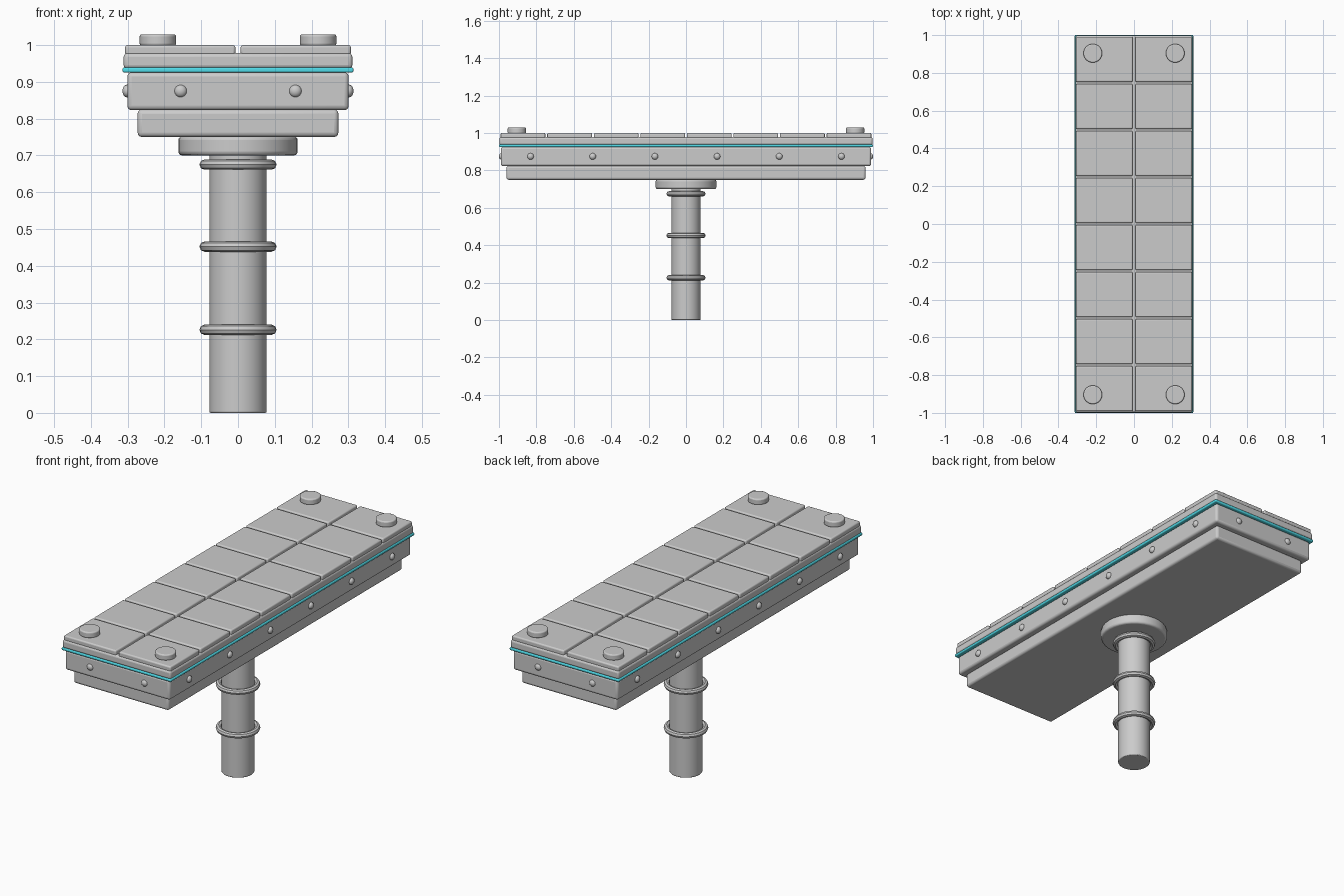
import bpy
from math import pi, radians

if "Cube" in bpy.data.objects:
    bpy.data.objects.remove(bpy.data.objects["Cube"])


def finish(ob, name, bevel=0.0, segments=3):
    ob.name = name
    bpy.ops.object.transform_apply(location=False, rotation=True, scale=True)
    if bevel:
        mod = ob.modifiers.new("soft_edges", "BEVEL")
        mod.width = bevel
        mod.segments = segments
        mod.limit_method = "ANGLE"
        mod.angle_limit = radians(40)
    bpy.ops.object.shade_smooth_by_angle(angle=radians(35))
    return ob


def box(name, x0, x1, y0, y1, z0, z1, bevel):
    bpy.ops.mesh.primitive_cube_add(
        size=1, location=((x0 + x1) / 2, (y0 + y1) / 2, (z0 + z1) / 2))
    ob = bpy.context.object
    ob.scale = (x1 - x0, y1 - y0, z1 - z0)
    return finish(ob, name, bevel)


def slab(name, hx, hy, z0, z1, bevel):
    return box(name, -hx, hx, -hy, hy, z0, z1, bevel)


def cylinder(name, r, x, y, z0, z1, bevel, sides=32):
    bpy.ops.mesh.primitive_cylinder_add(
        vertices=sides, radius=r, depth=z1 - z0, location=(x, y, (z0 + z1) / 2))
    return finish(bpy.context.object, name, bevel)


def rivet(x, y, flat_axis):
    bpy.ops.mesh.primitive_uv_sphere_add(
        segments=16, ring_count=8, radius=0.0175, location=(x, y, 0.875))
    ob = bpy.context.object
    ob.rotation_euler = (pi / 2, 0, 0) if flat_axis == "y" else (0, pi / 2, 0)
    ob.scale = (1, 1, 0.75)
    finish(ob, "rivet")


# Support column, collar rings and flange
cylinder("support_column", 0.078, 0, 0, 0.0, 0.72, 0.004)
for z in (0.226, 0.452, 0.675):
    bpy.ops.mesh.primitive_torus_add(
        major_segments=32, minor_segments=8,
        major_radius=0.091, minor_radius=0.014, location=(0, 0, z))
    finish(bpy.context.object, "column_ring")
cylinder("column_flange", 0.162, 0, 0, 0.70, 0.752, 0.010)

# Stacked deck slabs
slab("under_slab", 0.273, 0.96, 0.75, 0.825, 0.012)
slab("main_slab", 0.301, 0.99, 0.823, 0.926, 0.012)
slab("deck_slab", 0.311, 0.997, 0.936, 0.978, 0.010)

# Glowing trim strip
trim = slab("trim_strip", 0.314, 1.0, 0.925, 0.939, 0.005)
cyan = bpy.data.materials.new("cyan_trim")
cyan.diffuse_color = (0.08, 0.7, 0.8, 1)
cyan.use_nodes = True
cyan.node_tree.nodes["Principled BSDF"].inputs["Base Color"].default_value = cyan.diffuse_color
trim.data.materials.append(cyan)

# Deck tiles, two columns of eight
pitch = 0.249
for row in range(8):
    y = (row - 3.5) * pitch
    for x0, x1 in ((-0.307, -0.007), (0.007, 0.307)):
        box("deck_tile", x0, x1, y - 0.1195, y + 0.1195, 0.972, 1.0, 0.007)

# Corner pegs
for sx in (-1, 1):
    for sy in (-1, 1):
        cylinder("corner_peg", 0.0495, sx * 0.218, sy * 0.904, 0.998, 1.029, 0.006)

# Rivets round the main slab
for side in (-1, 1):
    for i in range(6):
        rivet(side * 0.301, (i - 2.5) * 0.3325, "x")
    for x in (-0.156, 0.156):
        rivet(x, side * 0.987, "y")
